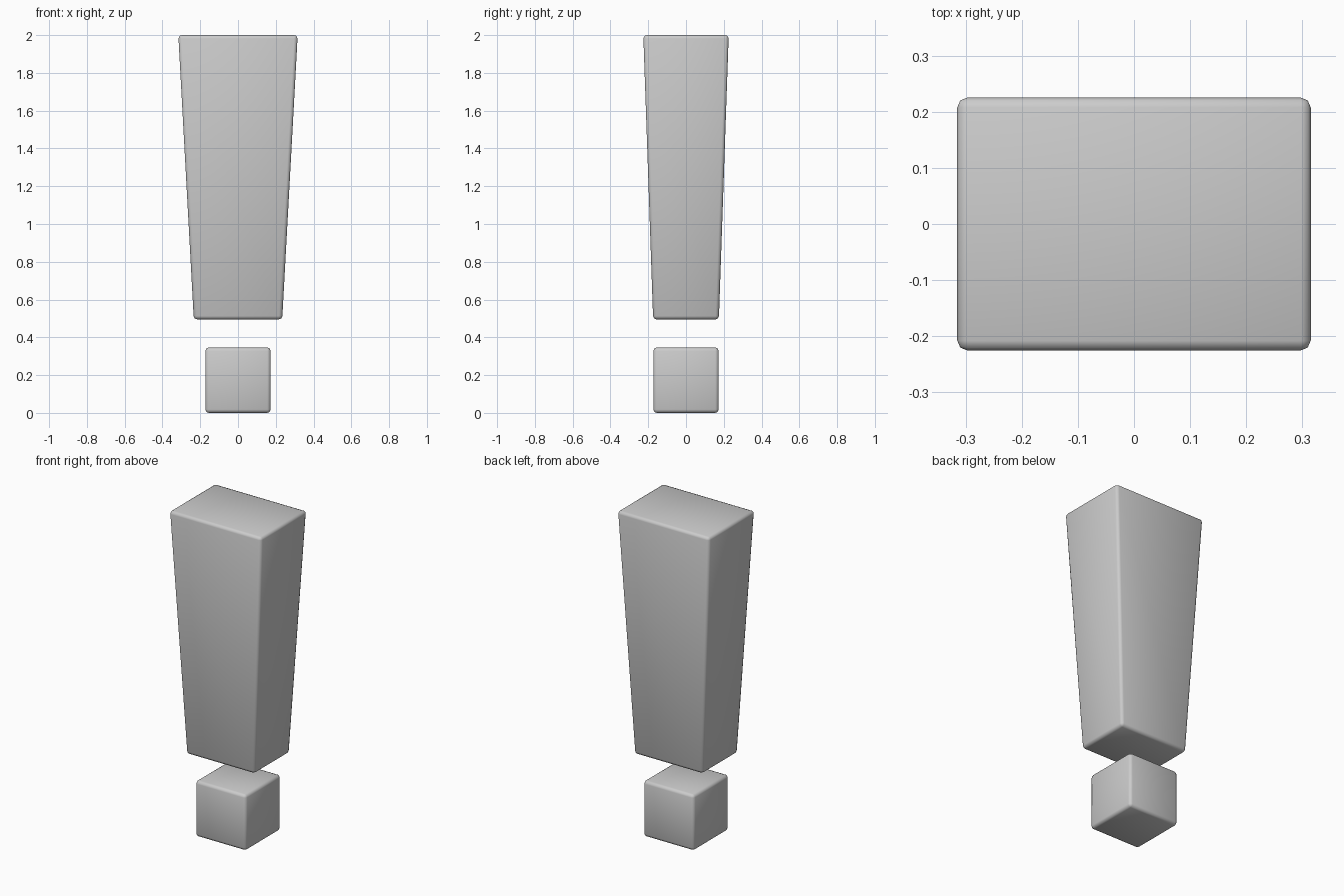
import bpy
import bmesh

if "Cube" in bpy.data.objects:
    bpy.data.objects.remove(bpy.data.objects["Cube"])


def tapered_block(name, z0, z1, bottom, top, bevel=0.018):
    """Rounded-edge block; bottom and top are (half x, half y)."""
    bm = bmesh.new()
    bmesh.ops.create_cube(bm, size=2)
    for v in bm.verts:
        hx, hy = top if v.co.z > 0 else bottom
        v.co = (v.co.x * hx, v.co.y * hy, z1 if v.co.z > 0 else z0)
    mesh = bpy.data.meshes.new(name)
    bm.to_mesh(mesh)
    bm.free()
    obj = bpy.data.objects.new(name, mesh)
    bpy.context.collection.objects.link(obj)
    # Narrow rounded edges
    mod = obj.modifiers.new("rounded_edges", 'BEVEL')
    mod.width = bevel
    mod.segments = 2
    mod.limit_method = 'NONE'
    for p in mesh.polygons:
        p.use_smooth = True
    return obj


# Tapered upper bar
tapered_block("upper_bar", 0.495, 2.0, (0.234, 0.174), (0.316, 0.226))

# Cube underneath
tapered_block("lower_cube", 0.0, 0.346, (0.173, 0.173), (0.173, 0.173))
